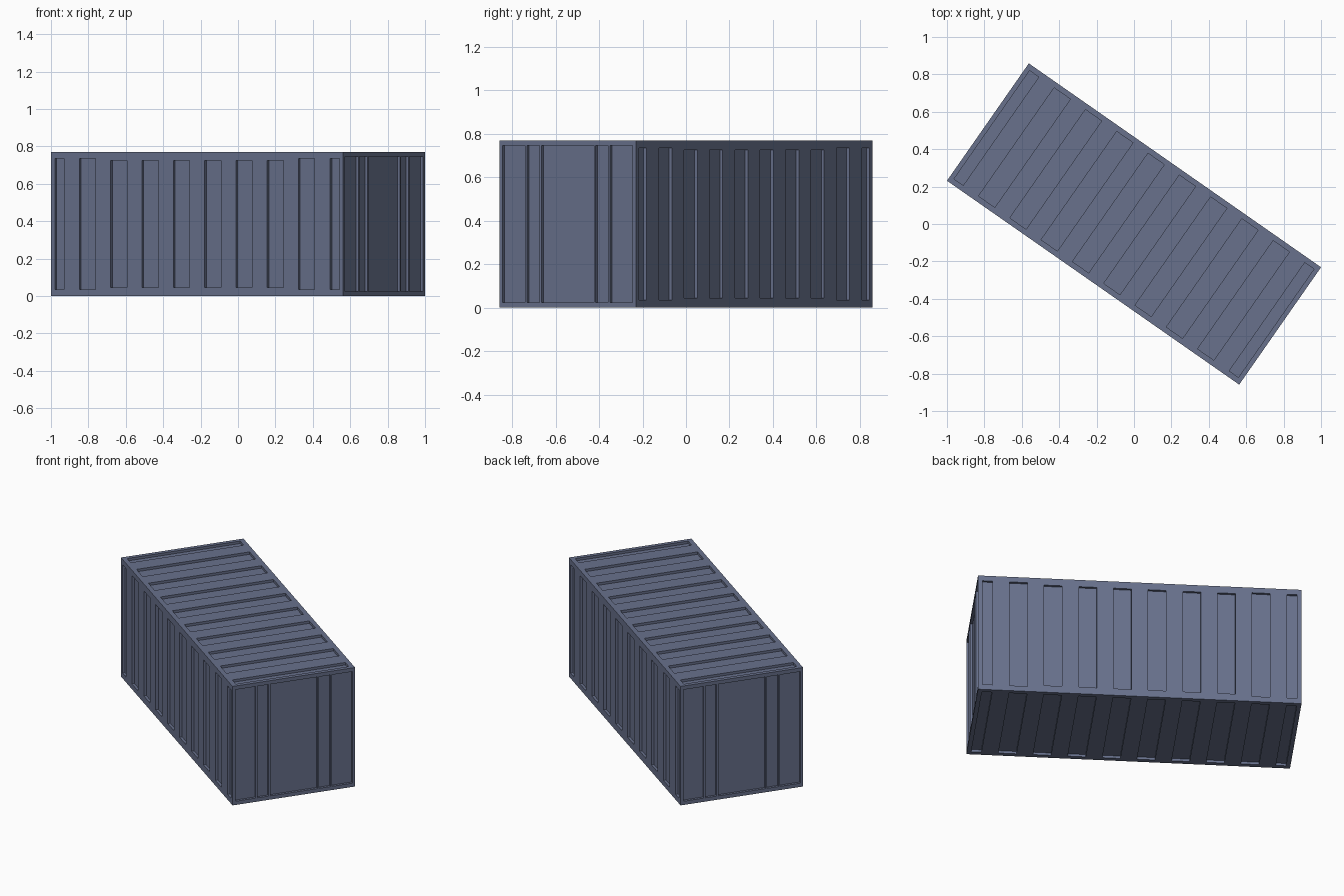
import bpy, bmesh, math
from mathutils import Matrix, Vector

if "Cube" in bpy.data.objects:
    bpy.data.objects.remove(bpy.data.objects["Cube"])

LENGTH, WIDTH, HEIGHT = 1.905, 0.765, 0.77
DEPTH = 0.016
TURN = Matrix.Rotation(math.radians(-34.9), 4, "Z")

paint = bpy.data.materials.new("slate_blue_paint")
paint.use_nodes = True
colour = (0.138, 0.165, 0.262, 1)
paint.diffuse_color = colour
paint.node_tree.nodes["Principled BSDF"].inputs["Base Color"].default_value = colour


def wall(name, width, height, panels, centre, across, up):
    """Flat wall with recessed rectangular panels (u0, u1, v0, v1)."""
    us = sorted({-width / 2, width / 2, *(u for p in panels for u in p[:2])})
    vs = sorted({-height / 2, height / 2, *(v for p in panels for v in p[2:])})
    bm = bmesh.new()
    grid = [[bm.verts.new((u, v, 0)) for v in vs] for u in us]
    cells = []
    for i in range(len(us) - 1):
        for j in range(len(vs) - 1):
            face = bm.faces.new((grid[i][j], grid[i + 1][j], grid[i + 1][j + 1], grid[i][j + 1]))
            cells.append((face, face.calc_center_median()))
    # Push every panel inwards
    for u0, u1, v0, v1 in panels:
        inside = [f for f, c in cells if u0 < c.x < u1 and v0 < c.y < v1]
        new = bmesh.ops.extrude_face_region(bm, geom=inside)["geom"]
        moved = [g for g in new if isinstance(g, bmesh.types.BMVert)]
        bmesh.ops.translate(bm, verts=moved, vec=(0, 0, -DEPTH))
        bmesh.ops.delete(bm, geom=[f for f in inside if f.is_valid], context="FACES")
        cells = [(f, c) for f, c in cells if f.is_valid]
    bmesh.ops.dissolve_limit(bm, angle_limit=0.01, verts=bm.verts, edges=bm.edges)
    # Stand the wall in its place on the turned box
    across, up = Vector(across), Vector(up)
    frame = Matrix((across, up, across.cross(up))).transposed().to_4x4()
    bm.transform(TURN @ Matrix.Translation(centre) @ frame)
    mesh = bpy.data.meshes.new(name)
    bm.to_mesh(mesh)
    bm.free()
    mesh.materials.append(paint)
    bpy.context.collection.objects.link(bpy.data.objects.new(name, mesh))


def ribs(half_inner, half_outer):
    """Ten evenly spaced panels, narrower at both ends."""
    result = []
    for i in range(10):
        end = i in (0, 9)
        u = math.copysign(0.897, i - 4.5) if end else (i - 4.5) * 0.204
        w = 0.03 if end else 0.053
        h = half_outer if i in (0, 1, 8, 9) else half_inner
        result.append((u - w, u + w, -h, h))
    return result


# Long sides, roof and floor
side = ribs(0.34, 0.351)
deck = ribs(0.353, 0.353)
mid = HEIGHT / 2
wall("front_side", LENGTH, HEIGHT, side, (0, -WIDTH / 2, mid), (1, 0, 0), (0, 0, 1))
wall("back_side", LENGTH, HEIGHT, side, (0, WIDTH / 2, mid), (-1, 0, 0), (0, 0, 1))
wall("roof", LENGTH, WIDTH, deck, (0, 0, HEIGHT), (1, 0, 0), (0, 1, 0))
wall("floor", LENGTH, WIDTH, deck, (0, 0, 0), (1, 0, 0), (0, -1, 0))

# Matching ends with five upright panels
doors = [(-0.147, 0.147, -0.361, 0.361)]
for a, b in ((0.157, 0.228), (0.238, 0.365)):
    doors += [(a, b, -0.361, 0.361), (-b, -a, -0.361, 0.361)]
wall("left_end", WIDTH, HEIGHT, doors, (LENGTH / 2, 0, mid), (0, 1, 0), (0, 0, 1))
wall("right_end", WIDTH, HEIGHT, doors, (-LENGTH / 2, 0, mid), (0, -1, 0), (0, 0, 1))
